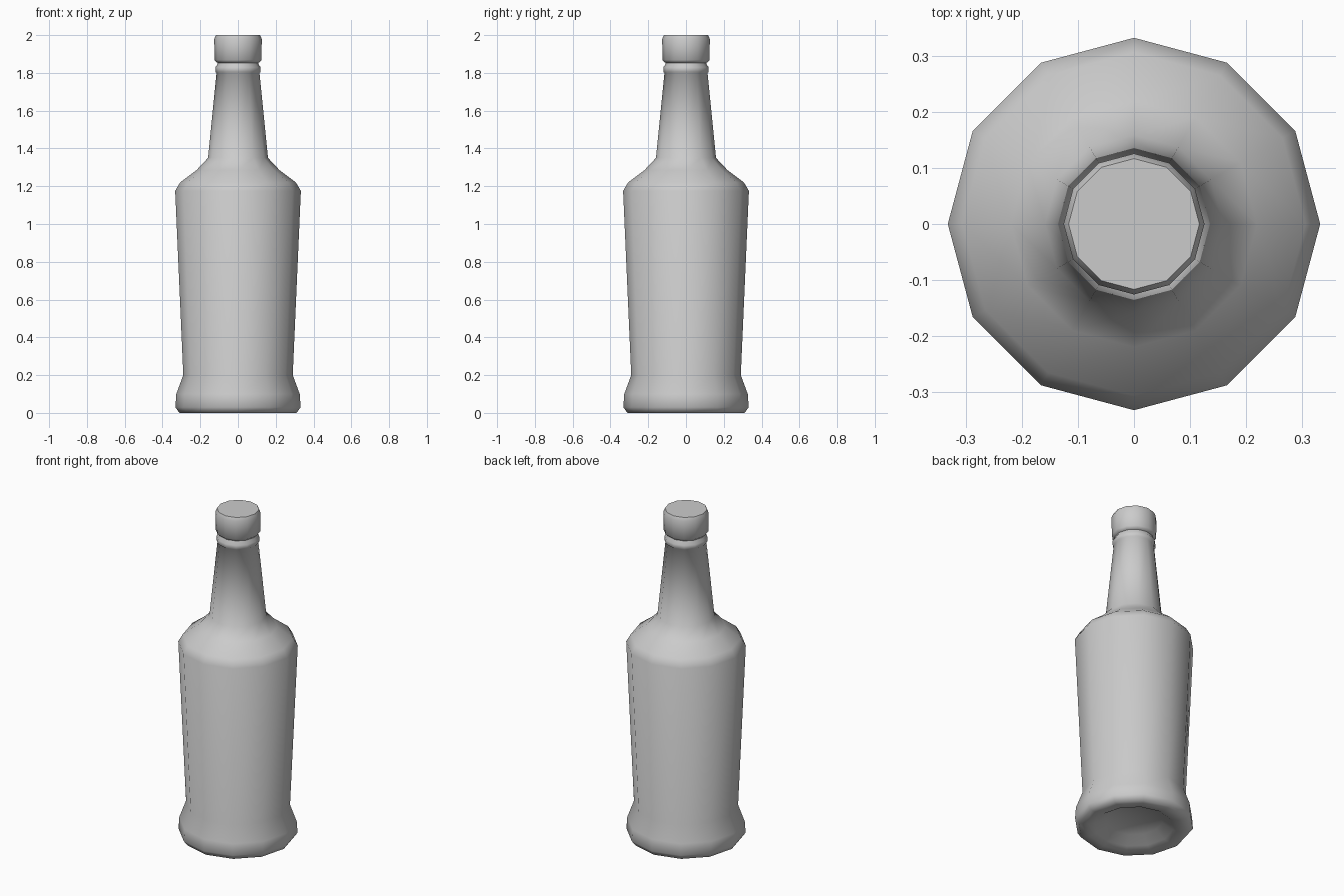
import bpy, bmesh, math

if "Cube" in bpy.data.objects:
    bpy.data.objects.remove(bpy.data.objects["Cube"])

SIDES = 12


def lathe(name, profile, smooth_angle=60):
    """Spin (radius, z) points around z; a zero radius closes an end at a pole."""
    bm = bmesh.new()
    rings = []
    for r, z in profile:
        if r == 0:
            rings.append([bm.verts.new((0, 0, z))] * SIDES)
        else:
            rings.append([bm.verts.new((r * math.cos(2 * math.pi * i / SIDES),
                                        r * math.sin(2 * math.pi * i / SIDES), z))
                          for i in range(SIDES)])
    for low, high in zip(rings, rings[1:]):
        for i in range(SIDES):
            j = (i + 1) % SIDES
            quad = [low[i], low[j], high[j], high[i]]
            bm.faces.new(list(dict.fromkeys(quad)))
    bmesh.ops.recalc_face_normals(bm, faces=bm.faces)
    mesh = bpy.data.meshes.new(name)
    bm.to_mesh(mesh)
    bm.free()
    obj = bpy.data.objects.new(name, mesh)
    bpy.context.collection.objects.link(obj)
    bpy.ops.object.select_all(action='DESELECT')
    obj.select_set(True)
    bpy.context.view_layer.objects.active = obj
    bpy.ops.object.shade_smooth_by_angle(angle=math.radians(smooth_angle))
    return obj


# Glass body: recessed base, flared foot, tapered wall, shoulder, neck and collar
lathe("bottle_body", [
    (0, 0.06), (0.16, 0.05), (0.22, 0.01), (0.26, 0.0),
    (0.31, 0.0), (0.332, 0.03), (0.327, 0.10), (0.29, 0.20),
    (0.333, 1.175), (0.307, 1.22), (0.22, 1.285), (0.159, 1.35),
    (0.114, 1.80), (0.120, 1.805), (0.120, 1.83), (0.109, 1.845),
    (0.107, 1.87), (0, 1.87)])

# Cap: short cylinder with softened rims
lathe("bottle_cap", [
    (0, 1.852), (0.108, 1.852), (0.125, 1.868),
    (0.126, 1.98), (0.117, 2.0), (0, 2.0)])
